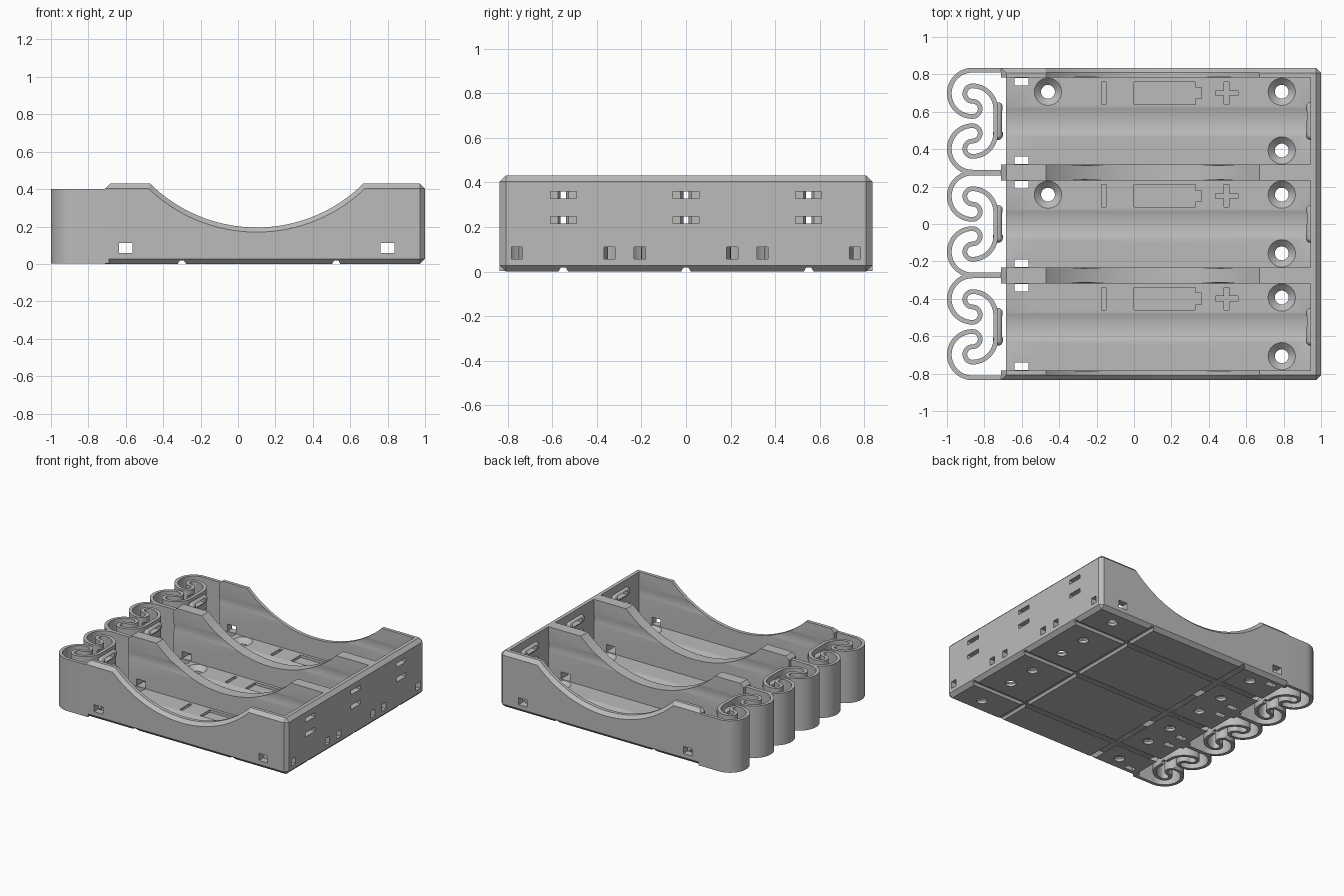
import bpy, bmesh, math
from mathutils import Vector, Matrix

if "Cube" in bpy.data.objects:
    bpy.data.objects.remove(bpy.data.objects["Cube"], do_unlink=True)

grey = bpy.data.materials.new("plain_grey")
grey.use_nodes = True
GREY = (0.5, 0.5, 0.5, 1)
grey.diffuse_color = GREY
grey.node_tree.nodes["Principled BSDF"].inputs["Base Color"].default_value = GREY

LANES = (-0.55, 0, 0.55)
HALF = 0.2325          # half width of a cell bay
FLOOR = 0.055
END = 0.945            # inner face of the end wall
SLOTS = (0.231, 0.343)  # heights of the contact slots


def finish(bm, name):
    bmesh.ops.recalc_face_normals(bm, faces=bm.faces[:])
    me = bpy.data.meshes.new(name)
    bm.to_mesh(me)
    bm.free()
    me.materials.append(grey)
    ob = bpy.data.objects.new(name, me)
    bpy.context.collection.objects.link(ob)
    return ob


def box(bm, x0, x1, y0, y1, z0, z1):
    m = Matrix.Translation(((x0 + x1) / 2, (y0 + y1) / 2, (z0 + z1) / 2))
    m = m @ Matrix.Diagonal((x1 - x0, y1 - y0, z1 - z0, 1))
    return bmesh.ops.create_cube(bm, size=1, matrix=m)["verts"]


def loft(bm, rings):
    rows = [[bm.verts.new(p) for p in ring] for ring in rings]
    for a, b in zip(rows, rows[1:]):
        for i in range(len(a)):
            bm.faces.new((a[i - 1], a[i], b[i], b[i - 1]))
    bm.faces.new(rows[0])
    bm.faces.new(rows[-1])


def lathe(bm, centre, axis, profile, n):
    """Turned solid: profile is (distance along axis, radius) pairs."""
    rings = []
    for d, r in profile:
        ring = []
        for k in range(n):
            a = math.tau * k / n
            p = [r * math.cos(a), r * math.sin(a)]
            p.insert(axis, d)
            ring.append(Vector(centre) + Vector(p))
        rings.append(ring)
    loft(bm, rings)


def cut(targets, build):
    """Subtract the shapes made by build(bm) from every target."""
    bm = bmesh.new()
    build(bm)
    cutter = finish(bm, "cutter")
    cutter.hide_render = True
    for ob in targets:
        mod = ob.modifiers.new("cut", "BOOLEAN")
        mod.operation = "DIFFERENCE"
        mod.solver = "EXACT"
        mod.object = cutter
        bpy.context.view_layer.objects.active = ob
        bpy.ops.object.modifier_apply(modifier=mod.name)
    bpy.data.objects.remove(cutter, do_unlink=True)


# Tray block with chamfered outer edges
bm = bmesh.new()
box(bm, -0.71, 1, -0.835, 0.835, 0, 0.43)
open_end = [e for e in bm.edges if all(v.co.x < 0 for v in e.verts)
            and any(v.co.z < 0.1 for v in e.verts)]
bmesh.ops.bevel(bm, geom=[e for e in bm.edges if e not in open_end],
                offset=0.027, segments=1, affect="EDGES")
tray = finish(bm, "tray")


# Folded leaf springs, one per bay
def arc(cx, cy, r, a0, a1, n):
    return [(cx + r * math.cos(math.radians(a0 + (a1 - a0) * k / n)),
             cy + r * math.sin(math.radians(a0 + (a1 - a0) * k / n)))
            for k in range(n + 1)]


def spring_path(y0):
    cx, big, small = -0.8635, 0.124, 0.041
    low = 0.0245
    half = [(-0.69, low + 2 * big)]
    half += arc(cx, low + big, big, 90, 270, 24)
    half += arc(cx, low + small, small, -90, 90, 14)[1:]
    half += arc(cx, low + 3 * small, small, 270, 90, 14)[1:]
    half += arc(cx, low + 4 * small - big, big, 90, 0, 12)[1:]
    full = half + [(x, -y) for x, y in reversed(half)]
    return [Vector((x, y + y0, 0)) for x, y in full]


def ribbon(bm, path, thick, z0, z1):
    rings = []
    for i, p in enumerate(path):
        t = path[min(i + 1, len(path) - 1)] - path[max(i - 1, 0)]
        side = Vector((-t.y, t.x, 0)).normalized() * thick / 2
        lo, hi = Vector((0, 0, z0)), Vector((0, 0, z1))
        rings.append([p - side + lo, p + side + lo, p + side + hi, p - side + hi])
    loft(bm, rings)


springs = []
for y0, side in zip(LANES, ("right", "middle", "left")):
    bm = bmesh.new()
    ribbon(bm, spring_path(y0), 0.025, 0.002, 0.4)
    springs.append(finish(bm, side + "_spring"))


# Rounded contact bars on the end wall and the springs
def bars(name, x):
    bm = bmesh.new()
    for y0 in LANES:
        for z in SLOTS:
            vs = bmesh.ops.create_uvsphere(bm, u_segments=16, v_segments=10, radius=1)["verts"]
            for v in vs:
                shift = 0.075 if v.co.y > 0.01 else -0.075
                v.co = (x + v.co.x * 0.026, y0 + shift + v.co.y * 0.026, z + v.co.z * 0.032)
    return finish(bm, name)


contacts = [bars("end_contacts", END), bars("spring_contacts", -0.727)]


# Cell bays
def bays(bm):
    for y in LANES:
        box(bm, -0.9, END, y - HALF, y + HALF, FLOOR, 1)


def floor_end_and_finger_scoop(bm):
    for y in LANES:
        box(bm, -1, -0.685, y - HALF, y + HALF, -0.1, 0.1)
    lathe(bm, (0.1, 0, 1.005), 1,
          [(-0.9, 0.9), (-0.81, 0.81), (0.81, 0.81), (0.9, 0.9)], 128)


def cell_hollows(bm):
    for y in LANES:
        lathe(bm, (0, y, 0.28), 0, [(-0.9, 0.237), (END - 0.001, 0.237)], 64)


# Screw holes, wire holes in floor and end wall
def small_holes(bm):
    for y in LANES:
        for s in (-1, 1):
            for x in (-0.46, 0.79):
                lathe(bm, (x, y + s * 0.157, 0), 2,
                      [(-0.1, 0.037), (0.02, 0.037), (FLOOR, 0.073), (0.06, 0.073)], 32)
            box(bm, -0.64, -0.565, y + s * 0.21 - 0.02, y + s * 0.21 + 0.02, -0.1, 0.2)
            box(bm, 0.9, 1.1, y + s * 0.207 - 0.025, y + s * 0.207 + 0.025, 0.057, 0.11)


def contact_slots(bm):
    for y in LANES:
        for z in SLOTS:
            for x in (-0.73, 1):
                box(bm, x - 0.1, x + 0.1, y - 0.058, y + 0.058, z - 0.016, z + 0.016)


def wall_holes(bm):
    for x in (-0.6, 0.8):
        box(bm, x - 0.037, x + 0.037, -1, 1, 0.058, 0.112)


# Grooves under the floor
def long_grooves(bm):
    for y in LANES:
        lathe(bm, (0, y, 0), 0, [(-1.2, 0.022), (1.2, 0.022)], 6)


def cross_grooves(bm):
    for x in (-0.3, 0.525):
        lathe(bm, (x, 0, 0), 1, [(-1, 0.022), (1, 0.022)], 6)


# Engraved polarity marks, in two passes so that crossing strokes merge
def marks(bm):
    for y in LANES:
        m = y + 0.15
        box(bm, -0.175, -0.15, m - 0.06, m + 0.06, 0.035, 0.2)
        box(bm, 0, 0.33, m - 0.06, m + 0.06, 0.035, 0.2)
        box(bm, 0.435, 0.555, m - 0.014, m + 0.014, 0.035, 0.2)


def mark_details(bm):
    for y in LANES:
        m = y + 0.15
        box(bm, 0.3, 0.36, m - 0.03, m + 0.03, 0.035, 0.2)
        box(bm, 0.481, 0.509, m - 0.06, m + 0.06, 0.035, 0.2)


for step in (bays, floor_end_and_finger_scoop, cell_hollows, small_holes,
             wall_holes, cross_grooves, marks, mark_details):
    cut([tray], step)
cut([tray] + springs, long_grooves)
cut([tray] + springs + contacts, contact_slots)

for ob in [tray] + springs + contacts:
    bpy.ops.object.select_all(action="DESELECT")
    ob.select_set(True)
    bpy.context.view_layer.objects.active = ob
    bpy.ops.object.shade_smooth_by_angle(angle=math.radians(25))
